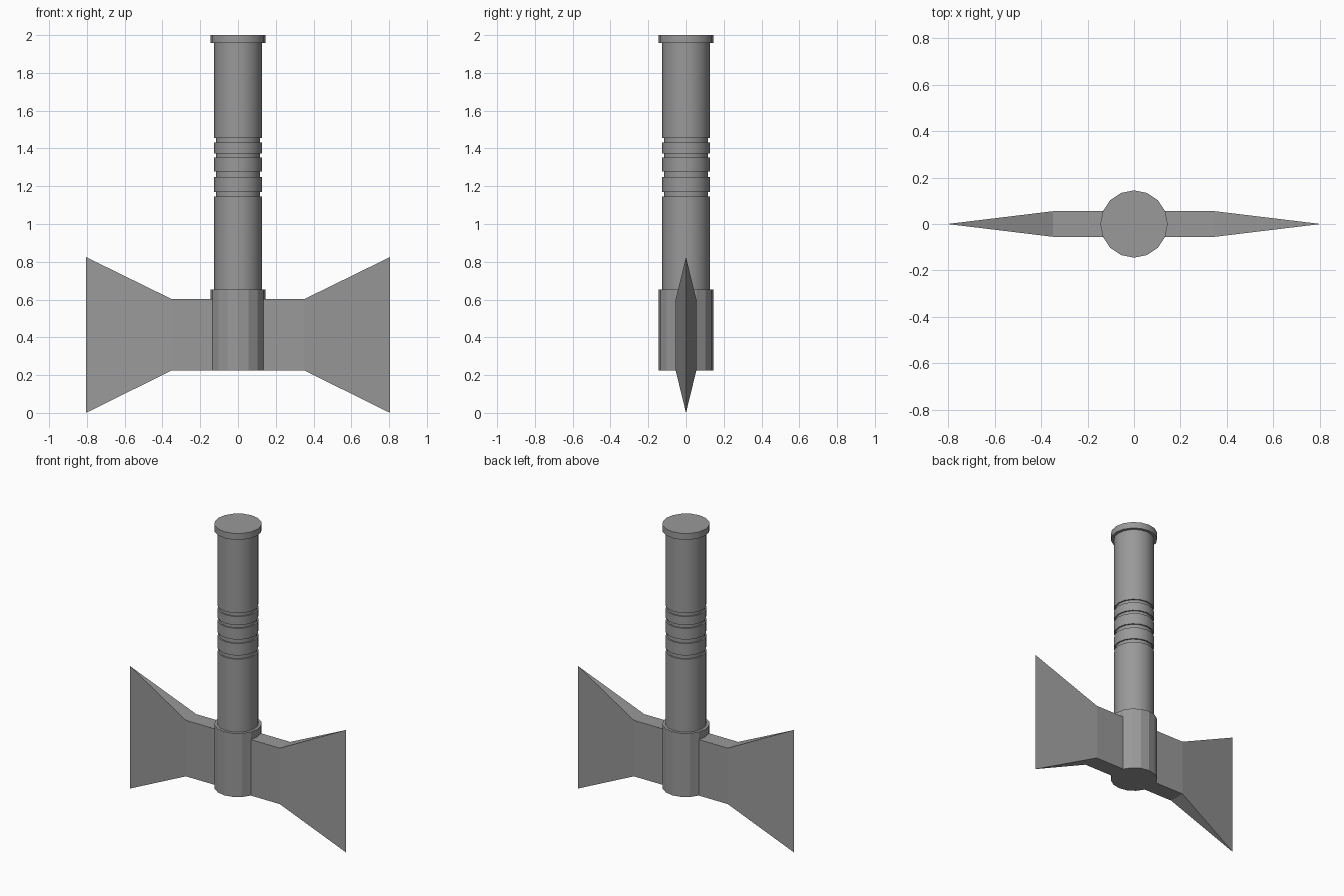
import bpy, bmesh, math

cube = bpy.data.objects.get("Cube")
if cube:
    bpy.data.objects.remove(cube, do_unlink=True)

SIDES = 16

steel = bpy.data.materials.new("grey steel")
steel.use_nodes = True
GREY = (0.32, 0.32, 0.32, 1)
steel.diffuse_color = GREY
steel.node_tree.nodes["Principled BSDF"].inputs["Base Color"].default_value = GREY


def finish(bm, name):
    bmesh.ops.recalc_face_normals(bm, faces=bm.faces)
    mesh = bpy.data.meshes.new(name)
    bm.to_mesh(mesh)
    bm.free()
    mesh.materials.append(steel)
    obj = bpy.data.objects.new(name, mesh)
    bpy.context.collection.objects.link(obj)
    return obj


def lathe(name, profile, smooth):
    """Turn (radius, height) points around z and cap both ends."""
    bm = bmesh.new()
    rings = []
    for r, z in profile:
        angles = [math.tau * i / SIDES for i in range(SIDES)]
        rings.append([bm.verts.new((r * math.cos(a), r * math.sin(a), z)) for a in angles])
    for low, high in zip(rings, rings[1:]):
        for i in range(SIDES):
            j = (i + 1) % SIDES
            bm.faces.new((low[i], low[j], high[j], high[i]))
    bm.faces.new(rings[0])
    bm.faces.new(rings[-1])
    obj = finish(bm, name)
    if smooth:
        bpy.ops.object.select_all(action='DESELECT')
        obj.select_set(True)
        bpy.context.view_layer.objects.active = obj
        bpy.ops.object.shade_smooth_by_angle(angle=math.radians(30))
    return obj


# Handle with four grip grooves
R, GROOVE = 0.126, 0.117
profile = [(R, 0.6)]
for low, high in ((1.145, 1.17), (1.25, 1.277), (1.352, 1.374), (1.432, 1.454)):
    profile += [(R, low), (GROOVE, low), (GROOVE, high), (R, high)]
profile.append((R, 1.97))
lathe("handle", profile, True)

# End cap and head socket
CAP = 0.145
lathe("pommel", [(CAP, 1.957), (CAP, 2.0)], True)
lathe("head_socket", [(CAP, 0.225), (CAP, 0.653)], False)

# Double blade: one flaring half, mirrored
bm = bmesh.new()
sections = []
for x, half, low, high in ((0, 0.055, 0.225, 0.602), (0.35, 0.055, 0.225, 0.602), (0.805, 0, 0, 0.825)):
    corners = ((-half, low), (half, low), (half, high), (-half, high))
    sections.append([bm.verts.new((x, y, z)) for y, z in corners])
for a, b in zip(sections, sections[1:]):
    for i in range(4):
        j = (i + 1) % 4
        bm.faces.new((a[i], a[j], b[j], b[i]))
bmesh.ops.remove_doubles(bm, verts=bm.verts, dist=0.0001)
blades = finish(bm, "double_blade")
mirror = blades.modifiers.new("mirror", 'MIRROR')
mirror.use_axis = (True, False, False)
